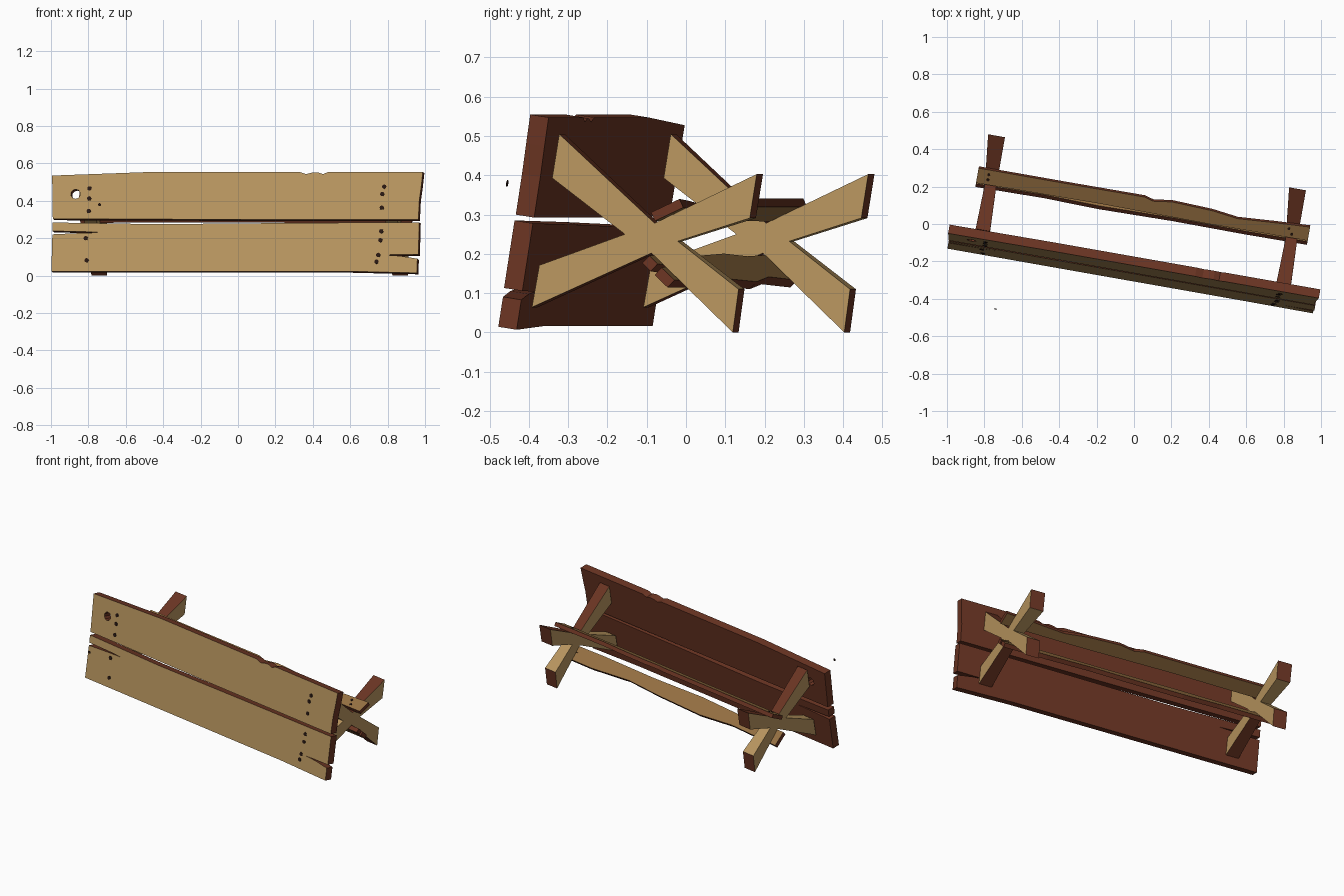
import bpy
import bmesh
import math
from mathutils import Matrix, Vector

if "Cube" in bpy.data.objects:
    bpy.data.objects.remove(bpy.data.objects["Cube"], do_unlink=True)

YAW = Matrix.Rotation(math.radians(-10), 4, 'Z')


def material(name, rgb):
    m = bpy.data.materials.new(name)
    m.use_nodes = True
    m.diffuse_color = (*rgb, 1)
    bsdf = m.node_tree.nodes["Principled BSDF"]
    bsdf.inputs["Base Color"].default_value = (*rgb, 1)
    bsdf.inputs["Roughness"].default_value = 0.9
    return m


TAN = material("tan_wood", (0.49, 0.308, 0.117))
RED = material("red_brown_wood", (0.15, 0.036, 0.017))
BROWN = material("brown_wood", (0.314, 0.168, 0.056))
NAIL = material("dark_nail", (0.022, 0.009, 0.006))


def finish(name, bm, mats):
    bmesh.ops.recalc_face_normals(bm, faces=bm.faces)
    bm.transform(YAW)
    mesh = bpy.data.meshes.new(name)
    bm.to_mesh(mesh)
    bm.free()
    for m in mats:
        mesh.materials.append(m)
    ob = bpy.data.objects.new(name, mesh)
    bpy.context.collection.objects.link(ob)
    return ob


def prism(name, ring_a, ring_b, wood, red_back=False, pale_edges=()):
    """Sawn timber: pale broad faces, red-brown edges."""
    bm = bmesh.new()
    a = [bm.verts.new(p) for p in ring_a]
    b = [bm.verts.new(p) for p in ring_b]
    bm.faces.new(a).material_index = int(red_back)
    bm.faces.new(b)
    for i in range(len(a)):
        j = (i + 1) % len(a)
        side = bm.faces.new((a[i], a[j], b[j], b[i]))
        side.material_index = 0 if i in pale_edges else 1
    return finish(name, bm, (wood, RED))


class Plane:
    """Length runs along x, width along a direction in the y-z plane."""

    def __init__(self, y, z, degrees):
        t = math.radians(degrees)
        self.origin = Vector((0, y, z))
        self.across = Vector((0, math.cos(t), math.sin(t)))
        self.normal = Vector((0, -math.sin(t), math.cos(t)))

    def at(self, u, w, n=0):
        return self.origin + Vector((u, 0, 0)) + self.across * w + self.normal * n

    def plank(self, name, outline, thick, wood, red_back=False):
        return prism(name, [self.at(u, w) for u, w in outline],
                     [self.at(u, w, thick) for u, w in outline], wood, red_back)

    def disc(self, name, u, w, n, radius, depth, mats=(NAIL,), index=0, sides=8):
        bm = bmesh.new()
        bmesh.ops.create_cone(bm, cap_ends=True, segments=sides, radius1=radius,
                              radius2=radius, depth=depth)
        turn = self.normal.to_track_quat('Z', 'Y').to_matrix().to_4x4()
        bm.transform(Matrix.Translation(self.at(u, w, n)) @ turn)
        for f in bm.faces:
            f.material_index = index
        return finish(name, bm, mats)


# Table top: two wide boards leaning back slightly, red-brown behind
top = Plane(-0.258, 0, 81)
BOARD = 0.048
upper = top.plank("upper_top_board", [
    (-0.96, 0.3), (0.1, 0.296), (1.025, 0.296), (1.027, 0.4), (1.036, 0.48),
    (1.042, 0.554), (0.53, 0.554), (0.5, 0.542), (0.47, 0.552), (0.44, 0.55),
    (0.41, 0.542), (0.37, 0.554), (-0.42, 0.554), (-0.97, 0.534)], BOARD, TAN, True)
top.plank("lower_top_board", [
    (-0.96, 0.016), (0.65, 0.016), (1.025, 0.007), (1.025, 0.084),
    (0.93, 0.099), (0.84, 0.105), (1.03, 0.107), (1.03, 0.281), (0.3, 0.277),
    (-0.4, 0.271), (-0.96, 0.28), (-0.96, 0.234), (-0.78, 0.23), (-0.69, 0.226),
    (-0.8, 0.223), (-0.96, 0.216)], BOARD, TAN, True)

# Knot hole cut through the upper board
cutter = top.disc("knot_hole_cutter", -0.84, 0.434, 0.02, 0.026, 0.2, (TAN, RED), 1, 10)
cutter.hide_render = True
cutter.hide_viewport = True
cutter.display_type = 'WIRE'
cut = upper.modifiers.new("knot_hole", 'BOOLEAN')
cut.operation = 'DIFFERENCE'
cut.solver = 'EXACT'
cut.object = cutter

# Nail heads on the top, one of them sprung loose
nails = [(-0.765, 0.464), (-0.765, 0.41), (-0.765, 0.342), (0.835, 0.474), (0.825, 0.434),
         (0.825, 0.36), (-0.778, 0.195), (-0.77, 0.075), (0.825, 0.232), (0.822, 0.184),
         (0.812, 0.104), (0.804, 0.068)]
for u, w in nails:
    top.disc("top_nail", u, w, BOARD, 0.012, 0.006)
top.disc("loose_nail", -0.65, 0.325, 0.374, 0.008, 0.003)

# Crossed legs, splayed thicker toward the ends, pale inside the side notches
CROSS = [(-0.172, 0.505), (-0.19, 0.393), (-0.004, 0.25), (-0.223, 0.171),
         (-0.242, 0.064), (0.065, 0.202), (0.275, 0.0), (0.29, 0.11),
         (0.133, 0.232), (0.319, 0.291), (0.337, 0.403), (0.073, 0.278)]
for name, u in (("left_crossed_legs", 0.874), ("right_crossed_legs", -0.76)):
    outer = [(u + 0.05 * max(0, -y), y, z) for y, z in CROSS]
    inner = [(u - 0.062 - 0.11 * max(0, y - 0.07) - 0.04 * max(0, -y), y, z)
             for y, z in CROSS]
    prism(name, outer, inner, TAN, pale_edges=(1, 2, 7, 8))

# Upper brace resting in the fork of the legs
brace = Plane(0.08, 0.282, 25)
brace.plank("upper_brace", [
    (-0.87, 0), (-0.2, 0.006), (0.4, 0), (0.93, 0.004), (0.93, 0.085),
    (0.75, 0.075), (0.54, 0.06), (0.4, 0.08), (0.18, 0.09), (0.08, 0.075),
    (0.03, 0.09), (-0.4, 0.088), (-0.87, 0.088)], 0.024, BROWN)
for u, w in ((0.82, 0.055), (0.84, 0.025), (-0.81, 0.06), (-0.81, 0.03)):
    brace.disc("brace_nail", u, w, 0.024, 0.008, 0.006)

# Lower brace under the legs, with a split end
low = Plane(0.066, 0.198, -43.5)
low.plank("lower_brace", [
    (-0.87, 0), (-0.5, 0.006), (-0.2, -0.004), (0.2, 0.004), (0.6, 0),
    (0.93, 0.004), (0.93, 0.034), (0.78, 0.042), (0.93, 0.048), (0.93, 0.094),
    (0.65, 0.095), (0.35, 0.075), (0.1, 0.09), (-0.25, 0.1), (-0.5, 0.082),
    (-0.87, 0.094)], -0.026, BROWN)
